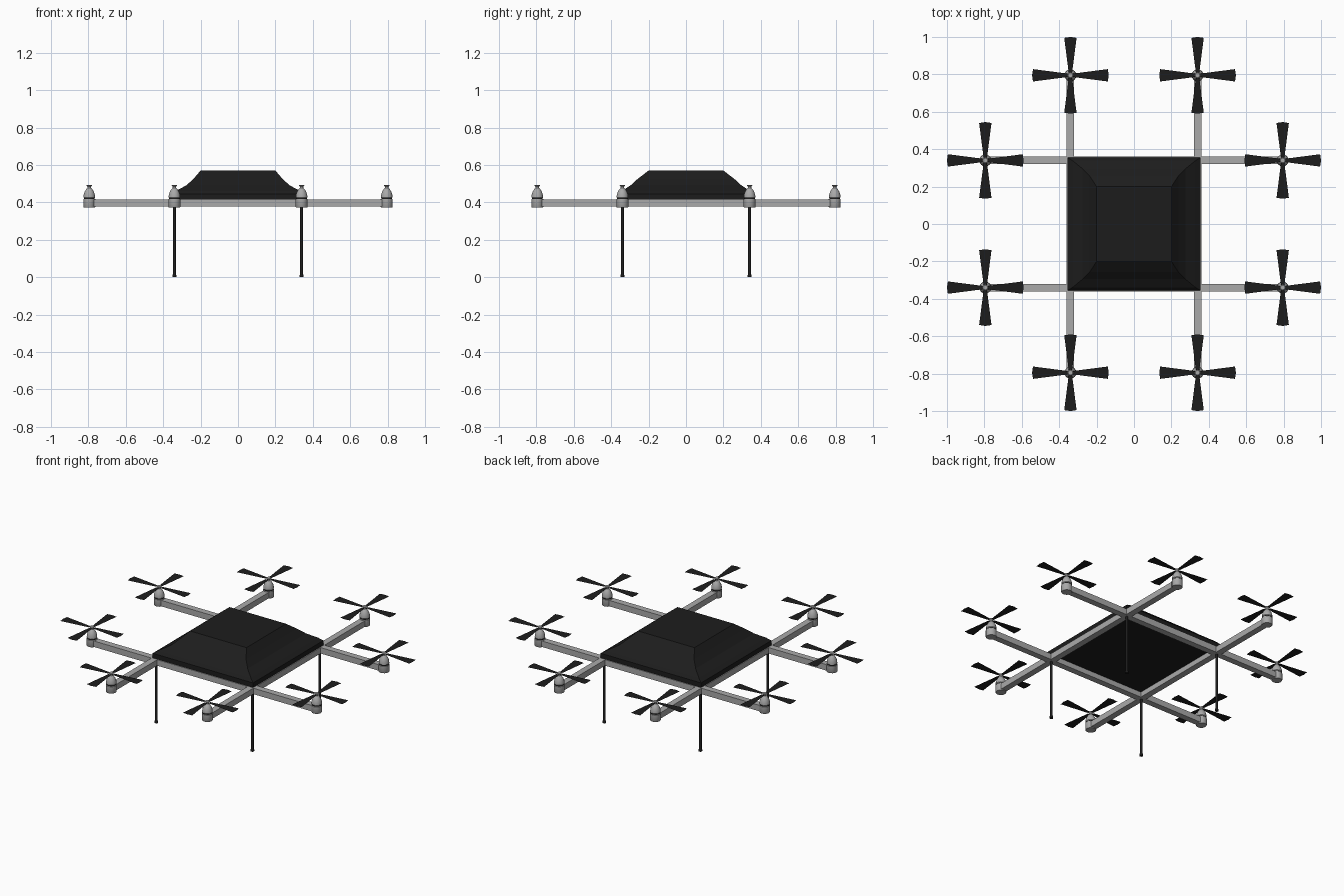
import bpy, bmesh
from math import cos, sin, pi

if "Cube" in bpy.data.objects:
    bpy.data.objects.remove(bpy.data.objects["Cube"])

def material(name, col):
    m = bpy.data.materials.new(name)
    m.diffuse_color = (*col, 1)
    m.use_nodes = True
    m.node_tree.nodes["Principled BSDF"].inputs["Base Color"].default_value = m.diffuse_color
    return m

black = material("black", (0.012, 0.012, 0.012))
grey = material("grey", (0.4, 0.4, 0.4))

def finish(name, bm, mat, smooth=False, recalc=True):
    if recalc:
        bmesh.ops.recalc_face_normals(bm, faces=bm.faces)
    me = bpy.data.meshes.new(name)
    bm.to_mesh(me)
    bm.free()
    ob = bpy.data.objects.new(name, me)
    bpy.context.collection.objects.link(ob)
    me.materials.append(mat)
    if smooth:
        bpy.ops.object.select_all(action='DESELECT')
        bpy.context.view_layer.objects.active = ob
        ob.select_set(True)
        bpy.ops.object.shade_smooth_by_angle(angle=0.6)
    return ob

def loft(bm, rings):
    """Skin a list of closed rings and cap both ends."""
    rows = [[bm.verts.new(p) for p in r] for r in rings]
    n = len(rows[0])
    for a, b in zip(rows, rows[1:]):
        for i in range(n):
            bm.faces.new((a[i], a[(i + 1) % n], b[(i + 1) % n], b[i]))
    bm.faces.new(rows[0][::-1])
    bm.faces.new(rows[-1])

def lathe(name, profile, x, y, mat, n=16):
    bm = bmesh.new()
    loft(bm, [[(x + r * cos(2 * pi * i / n), y + r * sin(2 * pi * i / n), z)
               for i in range(n)] for r, z in profile])
    return finish(name, bm, mat, True)

def rect(hx, hy, z, cx=0, cy=0):
    return [(cx + sx * hx, cy + sy * hy, z)
            for sx, sy in ((-1, -1), (1, -1), (1, 1), (-1, 1))]

ARM, TIP = 0.34, 0.795

# Body: flared square hull with a flat top
bm = bmesh.new()
loft(bm, [rect(hx, hy, z) for hx, hy, z in (
    (0.355, 0.355, 0.41), (0.355, 0.355, 0.445), (0.33, 0.34, 0.462),
    (0.275, 0.295, 0.492), (0.237, 0.257, 0.527), (0.2, 0.2, 0.57))])
finish("body", bm, black)

# Crossed frame arms
for s in (-1, 1):
    for name, hx, hy, cx, cy in (("arm_x", TIP, 0.02, 0, s * ARM),
                                 ("arm_y", 0.02, TIP, s * ARM, 0)):
        bm = bmesh.new()
        loft(bm, [rect(hx, hy, z, cx, cy) for z in (0.377, 0.415)])
        finish(name, bm, grey)

# Landing legs with small feet
for x in (-ARM, ARM):
    for y in (-ARM, ARM):
        lathe("leg", [(0.011, 0), (0.011, 0.008), (0.008, 0.016), (0.008, 0.38)],
              x, y, black, 12)

# Motors, gap rings and four-bladed flat propellers
BLADE = [(0.015, 0.009), (0.06, 0.015), (0.2, 0.033), (0.205, 0.0)]

def rotor(x, y):
    lathe("motor_base", [(0.03, 0.373), (0.032, 0.376), (0.032, 0.417), (0.03, 0.419)],
          x, y, grey)
    lathe("motor_ring", [(0.029, 0.417), (0.029, 0.426)], x, y, black)
    lathe("motor_bell", [(0.029, 0.424), (0.031, 0.427), (0.03, 0.44), (0.025, 0.456),
                         (0.016, 0.471), (0.009, 0.477), (0.009, 0.484),
                         (0.016, 0.491), (0.012, 0.494)], x, y, grey)
    bm = bmesh.new()
    outline = BLADE + [(r, -w) for r, w in BLADE[-2::-1]]
    for k in range(4):
        c, s = round(cos(k * pi / 2)), round(sin(k * pi / 2))
        f = bm.faces.new([bm.verts.new((x + r * c - w * s, y + r * s + w * c, 0.487))
                          for r, w in outline])
        f.normal_update()
        if f.normal.z < 0:
            f.normal_flip()
    finish("propeller", bm, black, recalc=False)

for a in (-ARM, ARM):
    for t in (-TIP, TIP):
        rotor(a, t)
        rotor(t, a)
